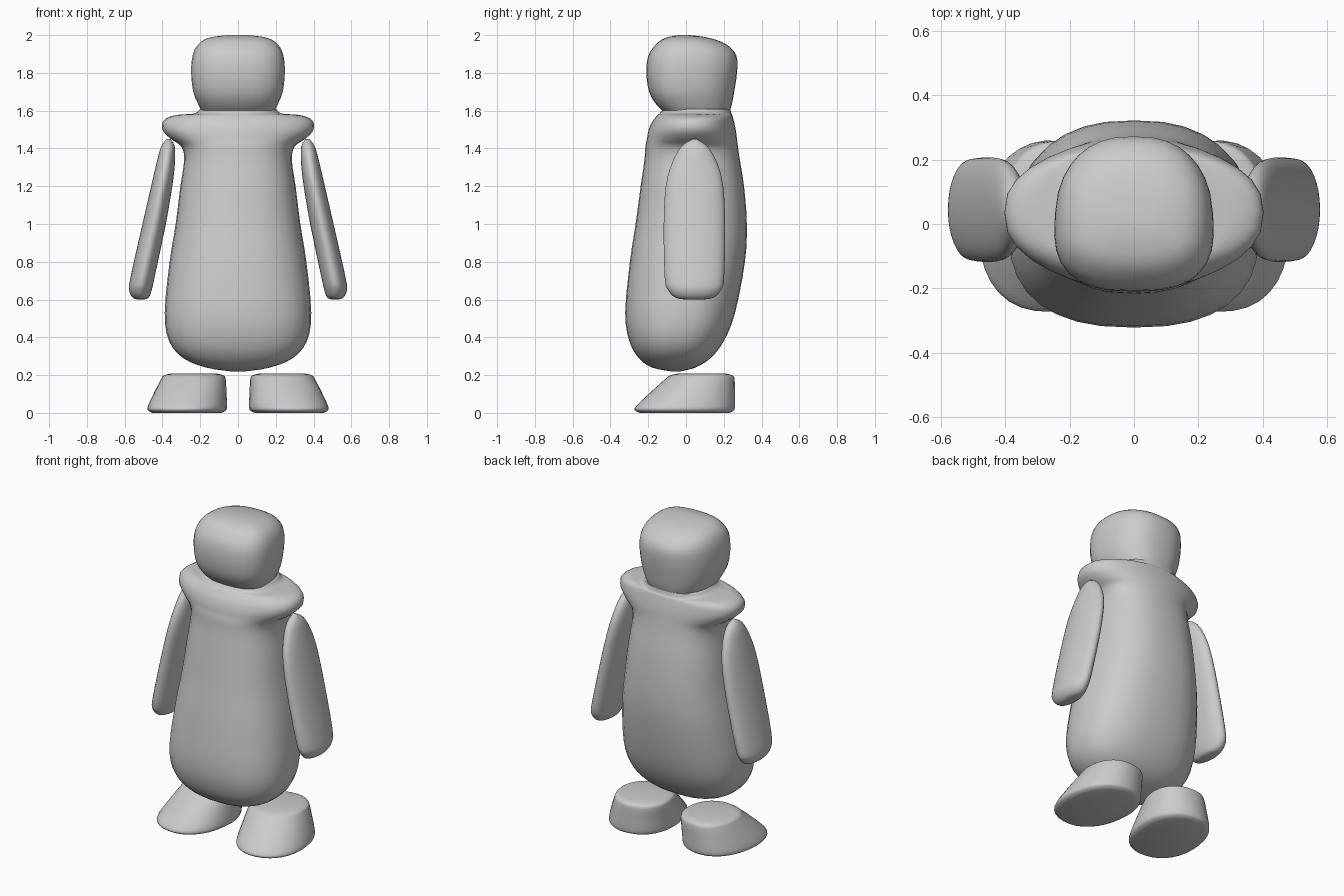
import bpy, bmesh
from math import sin, cos, pi, radians, copysign
from mathutils import Matrix, Vector

default = bpy.data.objects.get("Cube")
if default:
    bpy.data.objects.remove(default, do_unlink=True)

grey = bpy.data.materials.new("plain grey")
grey.use_nodes = True
colour = (0.6, 0.6, 0.6, 1)
grey.diffuse_color = colour
grey.node_tree.nodes["Principled BSDF"].inputs["Base Color"].default_value = colour


def smooth_rings(rings, steps):
    """Catmull-Rom interpolation between the given cross-sections."""
    rows = [Vector(r) for r in rings]
    result = []
    for i in range(len(rows) - 1):
        a, b = rows[max(i - 1, 0)], rows[i]
        c, d = rows[i + 1], rows[min(i + 2, len(rows) - 1)]
        for s in range(steps):
            t = s / steps
            result.append(b + (c - a) * (t / 2)
                          + (a * 2 - b * 5 + c * 4 - d) * (t * t / 2)
                          + (b * 3 - a - c * 3 + d) * (t ** 3 / 2))
    return result + [rows[-1]]


def loft(name, rings, power=2.0, skew=0.0, steps=3, sides=32, edge=40, place=None):
    """Skin rounded rings given as (z, x centre, y front, y back, half width, side lobe)."""
    bm = bmesh.new()
    loops = []
    for z, cx, front, back, half, lobe in smooth_rings(rings, steps):
        loop = []
        for k in range(sides):
            a = 2 * pi * k / sides
            c, s = cos(a), sin(a)
            x = copysign(abs(c) ** (2 / power), c) * half * (1 - skew * s)
            x += copysign(c * c, c) * lobe
            y = copysign(abs(s) ** (2 / power), s) * (back - front) / 2
            loop.append(bm.verts.new((cx + x, (front + back) / 2 + y, z)))
        loops.append(loop)
    for low, high in zip(loops, loops[1:]):
        for k in range(sides):
            n = (k + 1) % sides
            bm.faces.new((low[k], low[n], high[n], high[k]))
    bm.faces.new(loops[0][::-1])
    bm.faces.new(loops[-1])
    if place:
        bm.transform(place)
    bmesh.ops.recalc_face_normals(bm, faces=bm.faces)
    mesh = bpy.data.meshes.new(name)
    bm.to_mesh(mesh)
    bm.free()
    mesh.materials.append(grey)
    obj = bpy.data.objects.new(name, mesh)
    bpy.context.collection.objects.link(obj)
    bpy.ops.object.select_all(action="DESELECT")
    obj.select_set(True)
    bpy.context.view_layer.objects.active = obj
    bpy.ops.object.shade_smooth_by_angle(angle=radians(edge))
    return obj


def mirrored(obj, name):
    """Copy a left part to the right side."""
    twin = obj.copy()
    twin.data = obj.data.copy()
    twin.name = twin.data.name = name
    twin.data.transform(Matrix.Scale(-1, 4, (1, 0, 0)))
    twin.data.flip_normals()
    bpy.context.collection.objects.link(twin)


# Pear-shaped body with rounded shoulder lobes
loft("body", [
    (0.22, 0, -0.08, -0.03, 0.04, 0),
    (0.24, 0, -0.18, 0.05, 0.17, 0),
    (0.29, 0, -0.25, 0.13, 0.29, 0),
    (0.38, 0, -0.3, 0.2, 0.365, 0),
    (0.53, 0, -0.322, 0.26, 0.388, 0),
    (0.8, 0, -0.297, 0.312, 0.362, 0),
    (1, 0, -0.267, 0.322, 0.33, 0),
    (1.2, 0, -0.24, 0.307, 0.305, 0),
    (1.34, 0, -0.22, 0.285, 0.285, 0),
    (1.41, 0, -0.215, 0.275, 0.275, 0.025),
    (1.45, 0, -0.207, 0.27, 0.27, 0.085),
    (1.49, 0, -0.2, 0.265, 0.27, 0.125),
    (1.53, 0, -0.185, 0.257, 0.27, 0.132),
    (1.56, 0, -0.165, 0.25, 0.265, 0.115),
    (1.578, 0, -0.15, 0.245, 0.25, 0.07),
    (1.585, 0, -0.14, 0.24, 0.22, 0.01),
    (1.61, 0, -0.12, 0.235, 0.2, 0),
], power=2.45, edge=60)

# Blocky rounded head, a little wider at the front
loft("head", [
    (1.58, 0, -0.1, 0.225, 0.18, 0),
    (1.63, 0, -0.155, 0.242, 0.207, 0),
    (1.7, 0, -0.195, 0.255, 0.235, 0),
    (1.8, 0, -0.21, 0.27, 0.246, 0),
    (1.89, 0, -0.2, 0.267, 0.239, 0),
    (1.95, 0, -0.16, 0.215, 0.21, 0),
    (1.985, 0, -0.11, 0.125, 0.155, 0),
    (2, 0, -0.04, 0.02, 0.06, 0),
], power=2.55, skew=0.12, edge=60)

# Flat, outward-leaning arms
arm = loft("left_arm", [
    (0.6, 0.515, 0, 0.09, 0.015, 0),
    (0.61, 0.515, -0.055, 0.145, 0.042, 0),
    (0.65, 0.517, -0.095, 0.185, 0.06, 0),
    (0.72, 0.505, -0.113, 0.202, 0.064, 0),
    (1, 0.444, -0.118, 0.207, 0.062, 0),
    (1.2, 0.404, -0.107, 0.197, 0.056, 0),
    (1.32, 0.383, -0.075, 0.167, 0.049, 0),
    (1.41, 0.371, -0.025, 0.115, 0.036, 0),
    (1.45, 0.367, 0.035, 0.055, 0.01, 0),
], edge=60)
mirrored(arm, "right_arm")

# Broad wedge feet, sloping to the front and outer side
turn = Matrix.Translation((0.27, -0.005, 0)) @ Matrix.Rotation(radians(8), 4, "Z")
foot = loft("left_foot", [
    (0, 0, -0.24, 0.235, 0.18, 0),
    (0.012, 0, -0.264, 0.258, 0.202, 0),
    (0.035, -0.002, -0.26, 0.265, 0.207, 0),
    (0.11, -0.012, -0.18, 0.266, 0.189, 0),
    (0.175, -0.022, -0.105, 0.266, 0.171, 0),
    (0.198, -0.023, -0.075, 0.255, 0.158, 0),
    (0.208, -0.023, -0.035, 0.22, 0.12, 0),
], power=2.2, edge=60, place=turn)
mirrored(foot, "right_foot")
